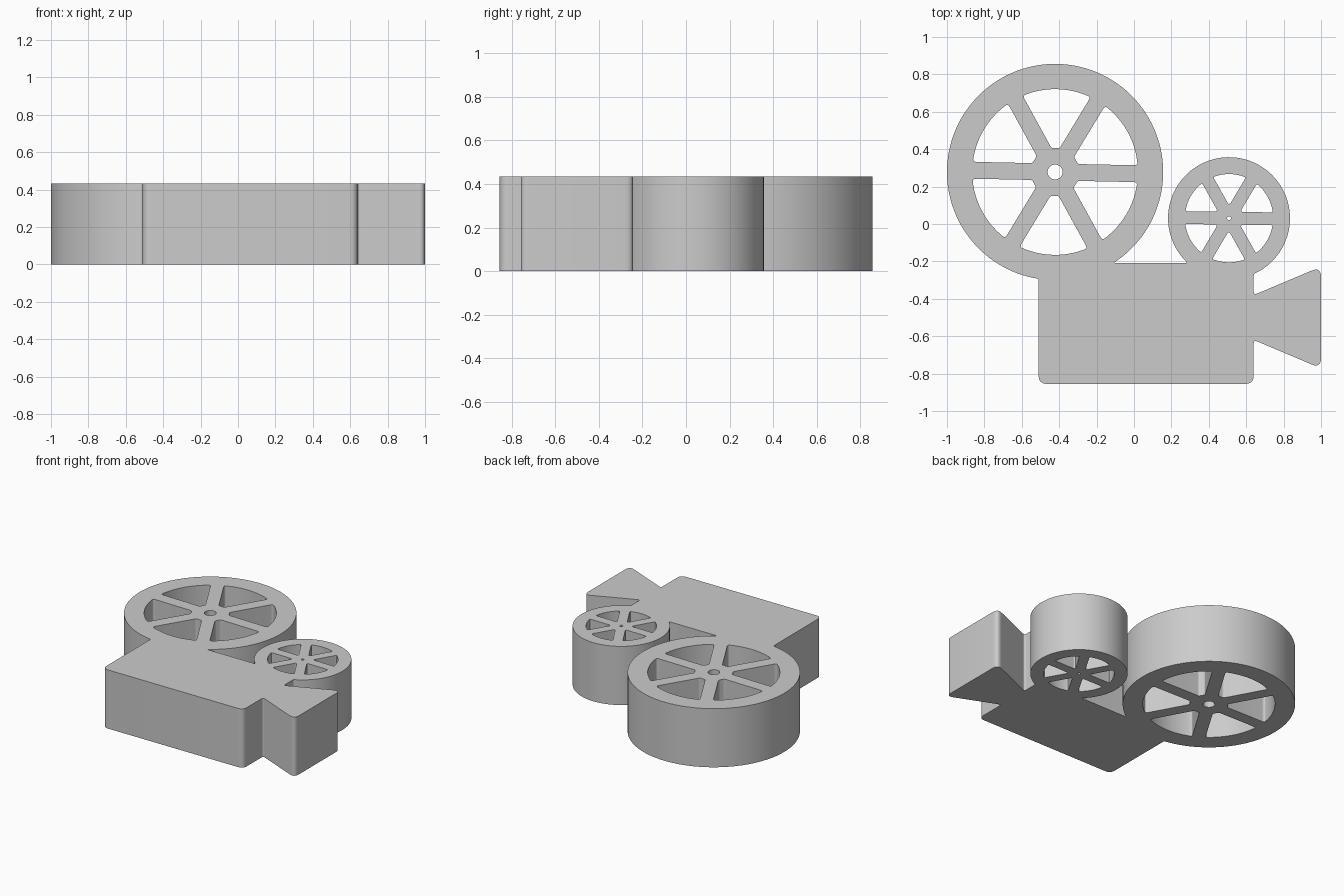
import bpy, bmesh
from math import sin, cos, asin, acos, pi, radians
from mathutils import Vector

if "Cube" in bpy.data.objects:
    bpy.data.objects.remove(bpy.data.objects["Cube"])

HEIGHT = 0.434
BIG = dict(c=(-0.422, 0.278), r=0.578, rim=0.443, hub=0.13, half=0.045, pin=0.04, turn=radians(-1.2), soft=0.022)
SMALL = dict(c=(0.508, 0.031), r=0.326, rim=0.236, hub=0.077, half=0.034, pin=0.01, turn=radians(-0.7), soft=0.014)


def arc(c, r, a0, a1, n):
    return [(c[0] + r * cos(a0 + (a1 - a0) * i / n), c[1] + r * sin(a0 + (a1 - a0) * i / n)) for i in range(n + 1)]


def rounded(corners):
    """Closed loop from (x, y, setback) corners; a setback of 0 keeps the point."""
    out = []
    for i, (x, y, d) in enumerate(corners):
        p = Vector((x, y))
        if d == 0:
            out.append(p)
            continue
        e0 = Vector(corners[i - 1][:2]) - p
        e1 = Vector(corners[(i + 1) % len(corners)][:2]) - p
        a = p + e0.normalized() * min(d, e0.length * 0.45)
        b = p + e1.normalized() * min(d, e1.length * 0.45)
        for k in range(7):
            t = k / 6
            out.append(a * (1 - t) ** 2 + p * 2 * t * (1 - t) + b * t ** 2)
    return out


def soft_ends(points, d):
    last = len(points) - 1
    return [(x, y, d if i in (0, last) else 0) for i, (x, y) in enumerate(points)]


def reel_holes(reel):
    """Six windows between the spokes plus the centre pin hole."""
    c, loops = reel["c"], []
    for k in range(6):
        a = reel["turn"] + k * pi / 3
        o, n = asin(reel["half"] / reel["rim"]), asin(reel["half"] / reel["hub"])
        outer = arc(c, reel["rim"], a + o, a + pi / 3 - o, 12)
        inner = arc(c, reel["hub"], a + pi / 3 - n, a + n, 1)
        loops.append(rounded(soft_ends(outer, reel["soft"]) + soft_ends(inner, reel["soft"] * 0.5)))
    loops.append([Vector(p) for p in arc(c, reel["pin"], 0, 2 * pi, 32)[:-1]])
    return loops


# Silhouette: body box, lens horn, then around both reels
left, right, top, bottom = -0.51, 0.64, -0.208, -0.855
outline = [(left, bottom, 0.045), (right, bottom, 0.045), (right, -0.62, 0.02),
           (1.0, -0.772, 0.055), (1.0, -0.228, 0.055), (right, -0.38, 0.02)]
(sx, sy), sr = SMALL["c"], SMALL["r"]
outline += soft_ends(arc((sx, sy), sr, -acos((right - sx) / sr), pi + asin((sy - top) / sr), 84), 0.012)
(bx, by), br = BIG["c"], BIG["r"]
outline += soft_ends(arc((bx, by), br, -asin((by - top) / br), 2 * pi - acos((left - bx) / br), 110), 0.012)

# Filled flat curve, extruded to full thickness
curve = bpy.data.curves.new("camera_profile", "CURVE")
curve.dimensions = "2D"
curve.fill_mode = "BOTH"
curve.extrude = HEIGHT / 2
for loop in [rounded(outline)] + reel_holes(BIG) + reel_holes(SMALL):
    spline = curve.splines.new("POLY")
    spline.points.add(len(loop) - 1)
    for point, p in zip(spline.points, loop):
        point.co = (p.x, p.y, 0, 1)
    spline.use_cyclic_u = True
profile = bpy.data.objects.new("camera_profile", curve)
bpy.context.collection.objects.link(profile)

# Solid mesh with welded edges
mesh = bpy.data.meshes.new_from_object(profile.evaluated_get(bpy.context.evaluated_depsgraph_get()))
bpy.data.objects.remove(profile)
bm = bmesh.new()
bm.from_mesh(mesh)
bmesh.ops.remove_doubles(bm, verts=bm.verts, dist=1e-5)
bmesh.ops.translate(bm, verts=bm.verts, vec=(0, 0, HEIGHT / 2))
bmesh.ops.recalc_face_normals(bm, faces=bm.faces)
bm.to_mesh(mesh)
bm.free()
camera = bpy.data.objects.new("film_camera_with_reels", mesh)
bpy.context.collection.objects.link(camera)
bpy.context.view_layer.objects.active = camera
camera.select_set(True)
bpy.ops.object.shade_smooth_by_angle(angle=radians(30))
